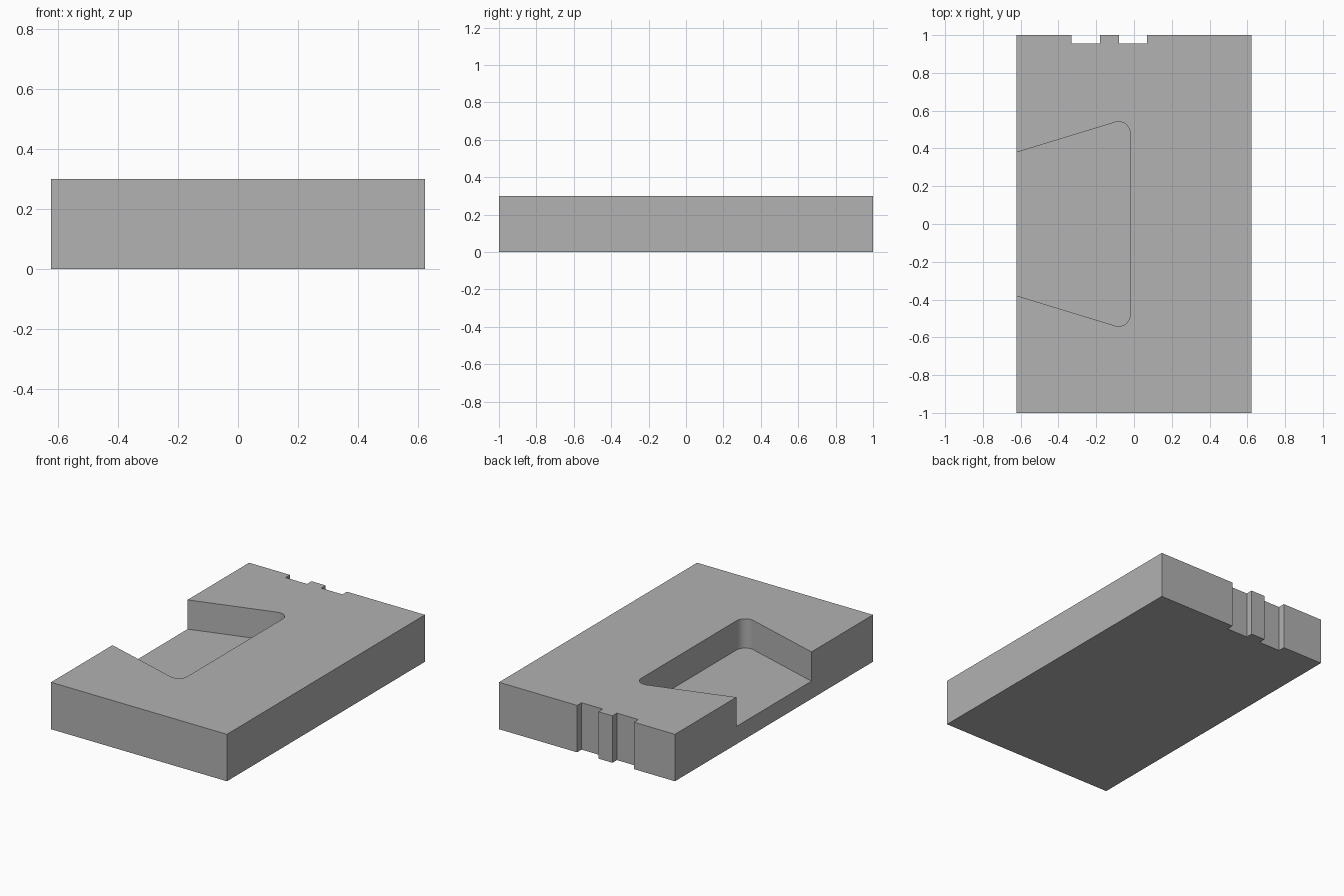
import bpy, bmesh, math
from mathutils import Vector

cube = bpy.data.objects.get("Cube")
if cube:
    bpy.data.objects.remove(cube, do_unlink=True)

HALF_X, HALF_Y, HEIGHT = 0.622, 1.0, 0.3
FLOOR_Z = 0.113

grey = bpy.data.materials.new("plain_grey")
grey.use_nodes = True
colour = (0.445, 0.445, 0.445, 1)
grey.diffuse_color = colour
grey.node_tree.nodes["Principled BSDF"].inputs["Base Color"].default_value = colour


def prism(name, outline, z0, z1):
    """Extrude a flat outline from z0 up to z1."""
    bm = bmesh.new()
    base = bm.faces.new([bm.verts.new((x, y, z0)) for x, y in outline])
    top = bmesh.ops.extrude_face_region(bm, geom=[base])["geom"]
    verts = [v for v in top if isinstance(v, bmesh.types.BMVert)]
    bmesh.ops.translate(bm, verts=verts, vec=(0, 0, z1 - z0))
    bmesh.ops.recalc_face_normals(bm, faces=bm.faces)
    mesh = bpy.data.meshes.new(name)
    bm.to_mesh(mesh)
    bm.free()
    mesh.materials.append(grey)
    obj = bpy.data.objects.new(name, mesh)
    bpy.context.collection.objects.link(obj)
    return obj


# Slab with two full-height notches in the back edge
notch_y = 0.955
outline = [(-HALF_X, -HALF_Y), (HALF_X, -HALF_Y), (HALF_X, HALF_Y)]
for right, left in ((0.07, -0.08), (-0.18, -0.332)):
    outline += [(right, HALF_Y), (right, notch_y), (left, notch_y), (left, HALF_Y)]
outline.append((-HALF_X, HALF_Y))
slab = prism("slab", outline, 0, HEIGHT)

# Flared side pocket: slanted walls meeting the inner wall in round corners
slope, radius, inner_x, mouth_y = math.radians(17), 0.06, -0.021, 0.379
cx = inner_x - radius
cy = mouth_y + (cx + HALF_X) * math.tan(slope) - radius / math.cos(slope)
start, end, steps = 0, math.pi / 2 + slope, 8
half = [(cx + radius * math.cos(a), cy + radius * math.sin(a))
        for a in (start + (end - start) * i / steps for i in range(steps + 1))]
outside = 0.1
half.append((-HALF_X - outside, mouth_y - outside * math.tan(slope)))
pocket = half + [(x, -y) for x, y in reversed(half)]
cutter = prism("pocket_cutter", pocket, FLOOR_Z, HEIGHT + outside)
cutter.hide_render = True

# Cut the pocket, then discard the cutter
cut = slab.modifiers.new("pocket", 'BOOLEAN')
cut.operation, cut.solver, cut.object = 'DIFFERENCE', 'EXACT', cutter
bpy.ops.object.select_all(action='DESELECT')
slab.select_set(True)
bpy.context.view_layer.objects.active = slab
bpy.ops.object.modifier_apply(modifier=cut.name)
bpy.data.objects.remove(cutter, do_unlink=True)

# Smooth the rounded corners, keep all other edges sharp
bpy.ops.object.shade_smooth_by_angle(angle=math.radians(30))
